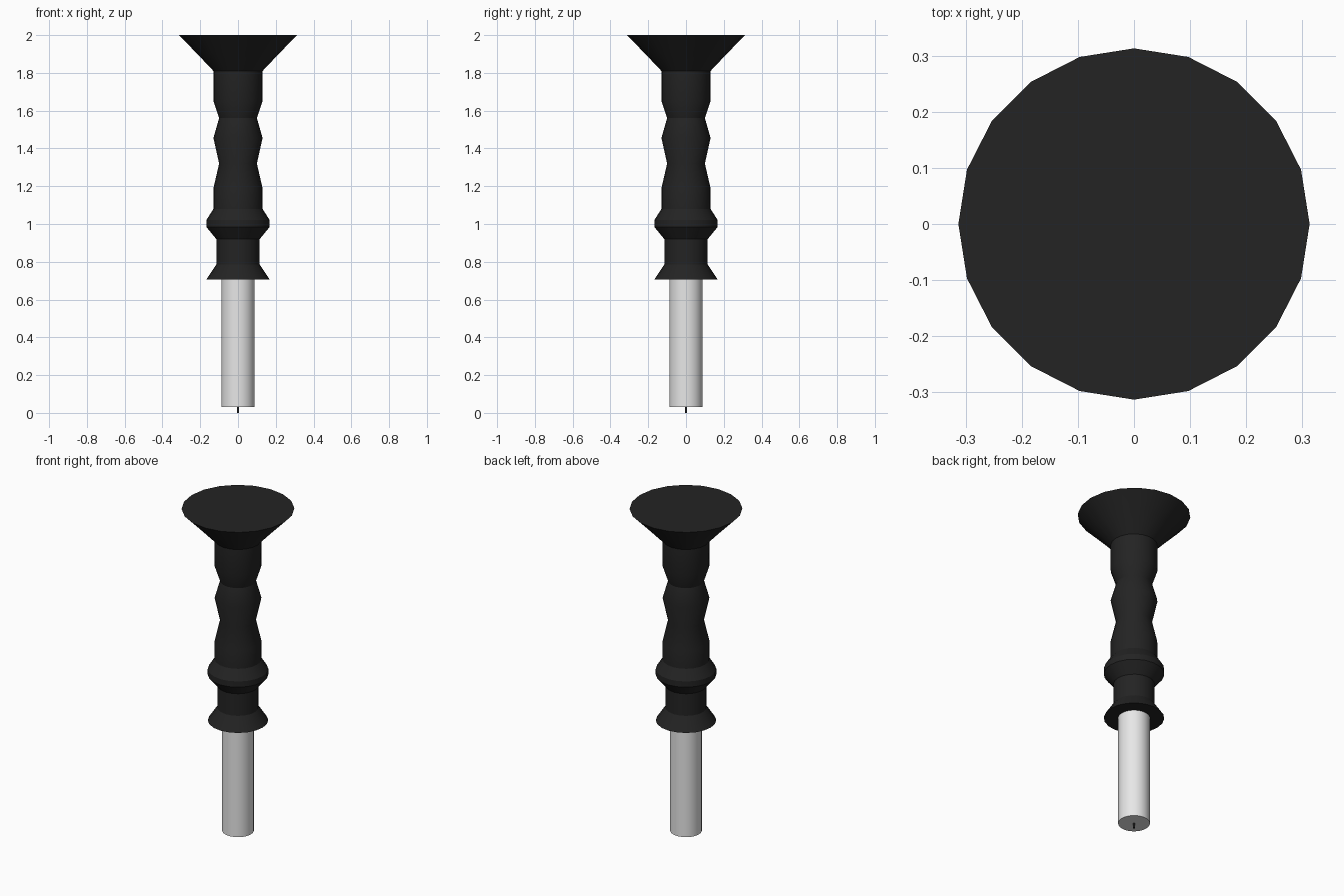
import bpy, bmesh, math

if "Cube" in bpy.data.objects:
    bpy.data.objects.remove(bpy.data.objects["Cube"])


def material(name, rgb):
    m = bpy.data.materials.new(name)
    m.diffuse_color = (*rgb, 1)
    m.use_nodes = True
    m.node_tree.nodes["Principled BSDF"].inputs["Base Color"].default_value = m.diffuse_color
    return m


black = material("matte black", (0.017, 0.017, 0.017))
white = material("light grey", (0.8, 0.8, 0.8))


def lathe(name, profile, sides, mat):
    """Turn (radius, z) points around the z axis and cap both ends."""
    bm = bmesh.new()
    rings = []
    for r, z in profile:
        rings.append([bm.verts.new((r * math.cos(2 * math.pi * i / sides),
                                    r * math.sin(2 * math.pi * i / sides), z))
                      for i in range(sides)])
    for a, b in zip(rings, rings[1:]):
        for i in range(sides):
            j = (i + 1) % sides
            bm.faces.new((a[i], a[j], b[j], b[i]))
    bm.faces.new(rings[0][::-1])
    bm.faces.new(rings[-1])
    me = bpy.data.meshes.new(name)
    bm.to_mesh(me)
    bm.free()
    me.materials.append(mat)
    ob = bpy.data.objects.new(name, me)
    bpy.context.collection.objects.link(ob)
    bpy.ops.object.select_all(action='DESELECT')
    ob.select_set(True)
    bpy.context.view_layer.objects.active = ob
    bpy.ops.object.shade_smooth_by_angle(angle=math.radians(30))
    return ob


# Turned handle with flared top, finger grooves, collar and lower flare
lathe("handle", [(0.168, 0.705), (0.115, 0.785), (0.115, 0.92), (0.168, 0.985),
                 (0.168, 1.02), (0.13, 1.08), (0.13, 1.19), (0.10, 1.32),
                 (0.13, 1.455), (0.10, 1.56), (0.13, 1.65), (0.13, 1.81),
                 (0.22, 1.905), (0.313, 2.0)], 20, black)

# Pale shaft below the handle
lathe("shaft", [(0.088, 0.03), (0.088, 0.72)], 32, white)

# Thin pin at the tip
lathe("tip_pin", [(0.006, 0.0), (0.006, 0.05)], 12, black)
